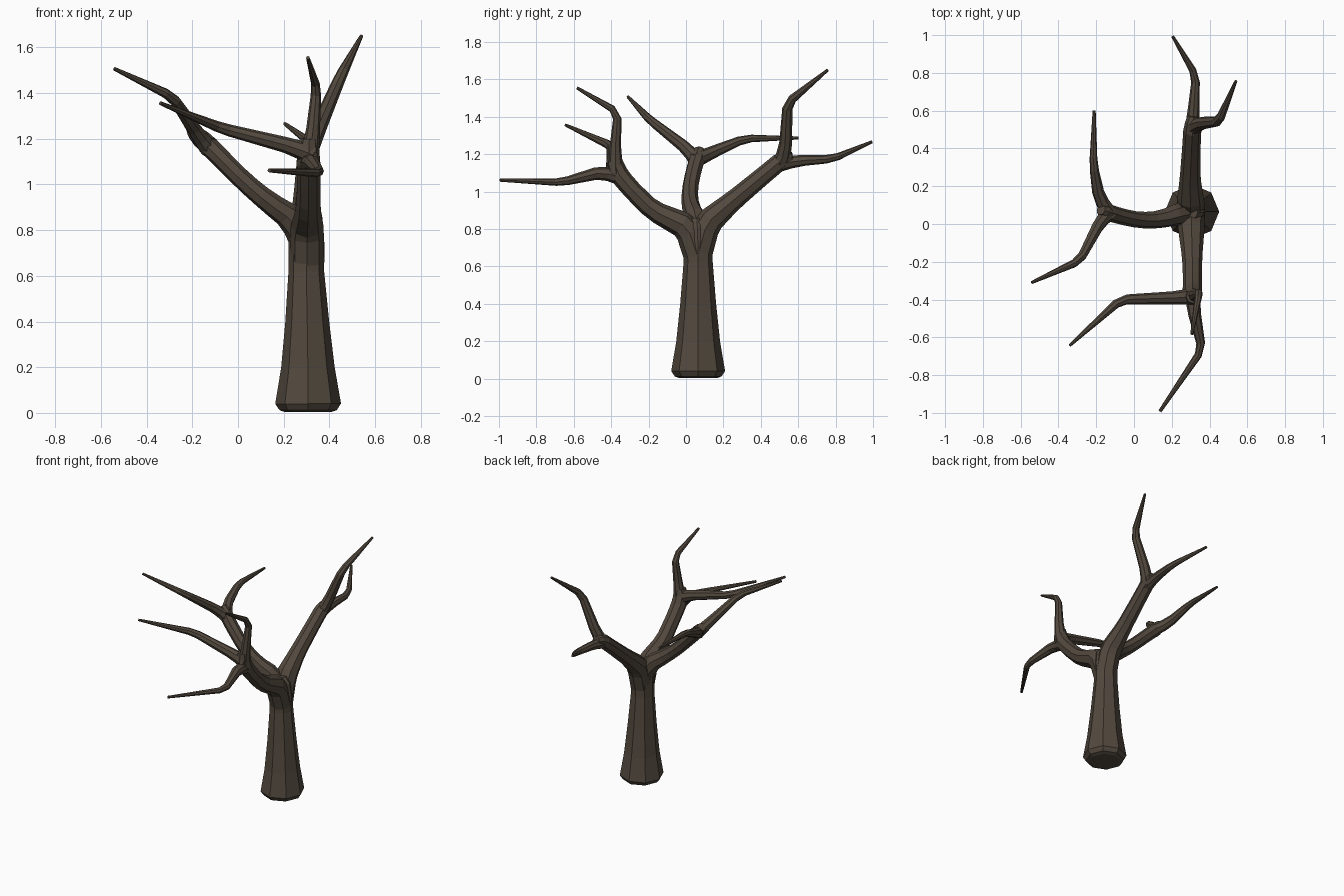
import bpy, bmesh, math
from mathutils import Vector

bark = bpy.data.materials.new("dark bark brown")
bark.diffuse_color = (0.085, 0.066, 0.048, 1)


def round_bends(pts):
    """Cut each inner corner of a path of (x, y, z, radius) points."""
    pts = [Vector(p) for p in pts]
    out = [pts[0]]
    for a, b, c in zip(pts, pts[1:], pts[2:]):
        for o in (a, c):
            d = (o - b).to_3d().length
            out.append(b + (o - b) * min(0.035 / d, 0.4))
    return out + [pts[-1]]


def limb(name, pts, sides=8, bend=True):
    """Tapered faceted tube along a path of (x, y, z, radius) points."""
    pts = round_bends(pts) if bend else [Vector(p) for p in pts]
    co = [p.to_3d() for p in pts]
    bm = bmesh.new()
    rings = []
    side = None
    for i, c in enumerate(co):
        t = (co[min(i + 1, len(co) - 1)] - co[max(i - 1, 0)]).normalized()
        if side is None:
            side = Vector((1, 0, 0)) if abs(t.x) < 0.8 else Vector((0, 1, 0))
        side = (side - t * side.dot(t)).normalized()
        up = t.cross(side)
        ring = []
        for k in range(sides):
            a = 2 * math.pi * k / sides
            ring.append(bm.verts.new(c + (side * math.cos(a) + up * math.sin(a)) * pts[i].w))
        rings.append(ring)
    for r, s in zip(rings, rings[1:]):
        for k in range(sides):
            j = (k + 1) % sides
            bm.faces.new((r[k], r[j], s[j], s[k]))
    bm.faces.new(rings[0][::-1])
    bm.faces.new(rings[-1])
    bmesh.ops.recalc_face_normals(bm, faces=bm.faces)
    me = bpy.data.meshes.new(name)
    bm.to_mesh(me)
    bm.free()
    me.materials.append(bark)
    ob = bpy.data.objects.new(name, me)
    bpy.context.collection.objects.link(ob)


# trunk with flared foot
limb("trunk", [(.307, .065, .003, .10), (.307, .065, .012, .125), (.307, .065, .04, .144),
               (.306, .065, .2, .117), (.303, .065, .4, .096), (.299, .065, .62, .078),
               (.300, .063, .74, .079), (.302, .06, .82, .066), (.302, .06, .86, .035)], bend=False)

# back limb and its two twigs
limb("back_limb", [(.302, .065, .66, .074), (.30, .11, .83, .074), (.297, .25, .95, .054),
                   (.305, .43, 1.10, .048), (.31, .52, 1.175, .048), (.315, .57, 1.185, .03)])
limb("back_upper_twig", [(.305, .50, 1.14, .044), (.345, .532, 1.23, .036),
                         (.45, .543, 1.475, .026), (.54, .757, 1.65, .008)])
limb("back_lower_twig", [(.305, .47, 1.14, .042), (.315, .60, 1.166, .031),
                         (.328, .785, 1.175, .021), (.205, .993, 1.266, .008)])

# front limb and its three twigs
limb("front_limb", [(.302, .06, .66, .074), (.302, .01, .81, .074), (.308, -.18, .90, .053),
                    (.31, -.31, 1.03, .050), (.308, -.38, 1.12, .053), (.312, -.385, 1.20, .036)])
limb("front_lower_twig", [(.31, -.33, 1.07, .044), (.315, -.45, 1.105, .036),
                          (.36, -.665, 1.05, .021), (.137, -.992, 1.062, .009)])
limb("front_upper_twig", [(.31, -.375, 1.10, .048), (.326, -.38, 1.21, .032),
                          (.344, -.365, 1.425, .021), (.306, -.583, 1.555, .008)])
limb("front_side_twig", [(.325, -.38, 1.13, .048), (.24, -.39, 1.165, .036),
                         (-.07, -.40, 1.245, .025), (-.34, -.643, 1.356, .008)])

# left limb and its two twigs
limb("left_limb", [(.31, .065, .72, .07), (.24, .055, .85, .060), (.13, .022, .925, .047),
                   (.03, .02, 1.01, .043), (-.07, .04, 1.11, .043), (-.15, .065, 1.19, .045),
                   (-.175, .075, 1.225, .028)])
limb("left_back_twig", [(-.12, .045, 1.165, .042), (-.185, .14, 1.21, .034),
                        (-.215, .315, 1.284, .022), (-.211, .602, 1.287, .008)])
limb("left_front_twig", [(-.13, .06, 1.16, .042), (-.18, .01, 1.225, .034),
                         (-.288, -.195, 1.385, .023), (-.542, -.31, 1.507, .008)])
